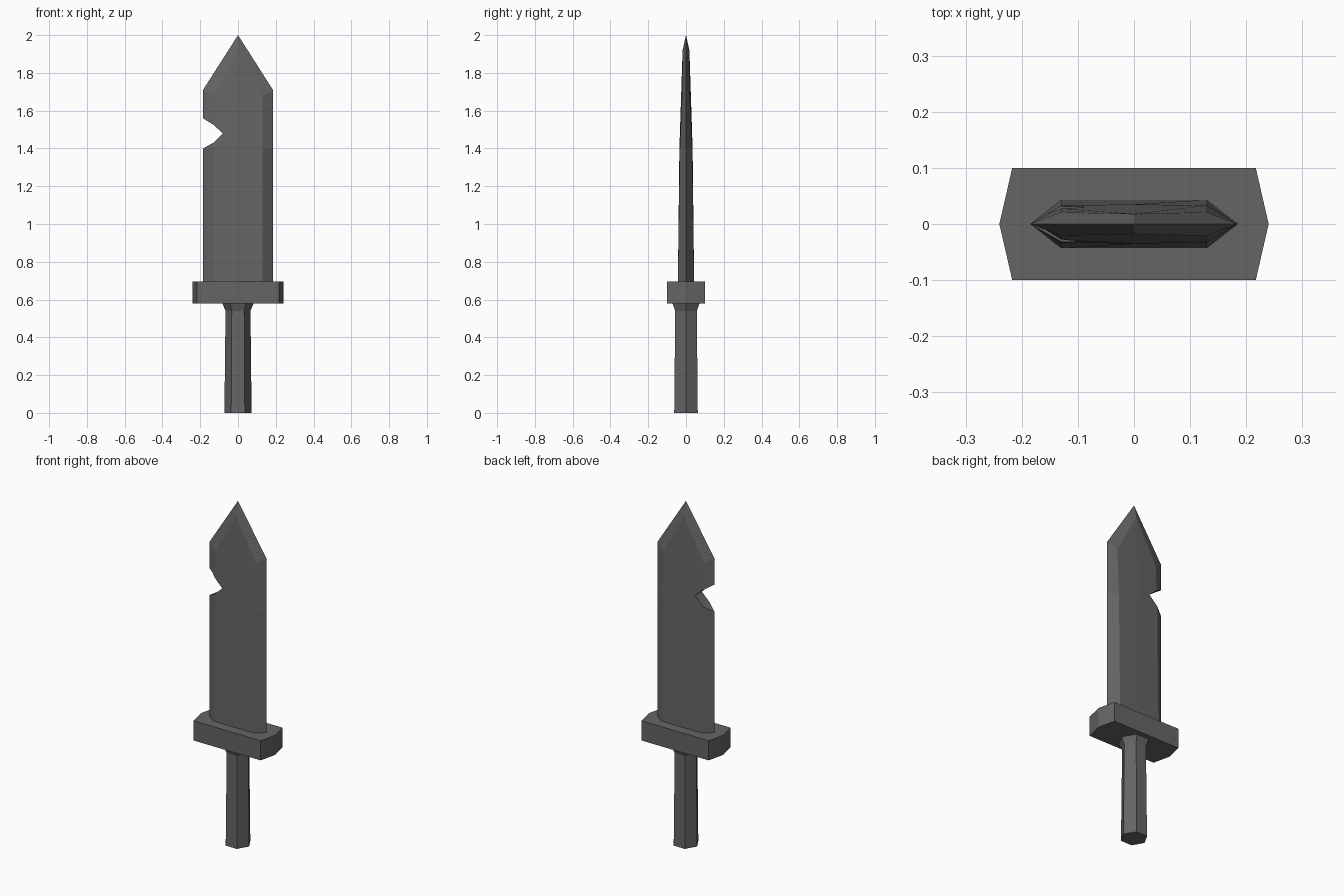
import bpy, bmesh, math

cube = bpy.data.objects.get("Cube")
if cube:
    bpy.data.objects.remove(cube, do_unlink=True)

steel = bpy.data.materials.new("dark_grey_steel")
steel.use_nodes = True
GREY = (0.13, 0.13, 0.13, 1)
steel.diffuse_color = GREY
steel.node_tree.nodes["Principled BSDF"].inputs["Base Color"].default_value = GREY


def finish(name, bm):
    bmesh.ops.recalc_face_normals(bm, faces=bm.faces)
    mesh = bpy.data.meshes.new(name)
    bm.to_mesh(mesh)
    bm.free()
    mesh.materials.append(steel)
    obj = bpy.data.objects.new(name, mesh)
    bpy.context.collection.objects.link(obj)
    return obj


def loft(name, rings, tip=None):
    """Skin closed rings of equal length; close the far end flat or to a tip."""
    bm = bmesh.new()
    loops = [[bm.verts.new(p) for p in ring] for ring in rings]
    n = len(rings[0])
    for a, b in zip(loops, loops[1:]):
        for i in range(n):
            j = (i + 1) % n
            bm.faces.new((a[i], a[j], b[j], b[i]))
    bm.faces.new(loops[0])
    if tip is None:
        bm.faces.new(loops[-1])
    else:
        # Four facets per point: each spans edge, bevel, centre and tip
        end, point = loops[-1], bm.verts.new(tip)
        for i in range(0, n, 2):
            bm.faces.new((end[i], end[i + 1], end[(i + 2) % n], point))
    return finish(name, bm)


# Grip: six-sided, flaring under the guard
def hexagon(radius, z):
    return [(radius * math.cos(i * math.pi / 3), radius * math.sin(i * math.pi / 3), z)
            for i in range(6)]


loft("grip", [hexagon(r, z) for r, z in ((0.072, 0), (0.066, 0.54), (0.085, 0.585))])

# Guard: bar with pointed ends
plan = [(0.24, 0), (0.217, 0.1), (-0.217, 0.1), (-0.24, 0), (-0.217, -0.1), (0.217, -0.1)]
loft("guard", [[(x, y, z) for x, y in plan] for z in (0.58, 0.695)])


# Blade: bevelled flat section, thinning towards the point
def blade_ring(edge_z, bevel_z, centre_z, bevel_y, centre_y):
    return [(0.185, 0, edge_z), (0.13, bevel_y, bevel_z), (0, centre_y, centre_z),
            (-0.13, bevel_y, bevel_z), (-0.185, 0, edge_z), (-0.13, -bevel_y, bevel_z),
            (0, -centre_y, centre_z), (0.13, -bevel_y, bevel_z)]


blade = loft("blade", [blade_ring(0.69, 0.69, 0.69, 0.043, 0.043),
                       blade_ring(1.4, 1.4, 1.4, 0.033, 0.035),
                       blade_ring(1.71, 1.68, 1.92, 0.021, 0.018)], tip=(0, 0, 2))

# Notch cut through the right edge
notch = [(-0.3, 1.4), (-0.185, 1.4), (-0.13, 1.43), (-0.08, 1.48),
         (-0.13, 1.525), (-0.185, 1.56), (-0.3, 1.56)]
cutter = loft("notch_cutter", [[(x, y, z) for x, z in notch] for y in (-0.2, 0.2)])
cutter.hide_render = True
cutter.hide_set(True)
cut = blade.modifiers.new("notch", "BOOLEAN")
cut.operation = "DIFFERENCE"
cut.solver = "EXACT"
cut.object = cutter
